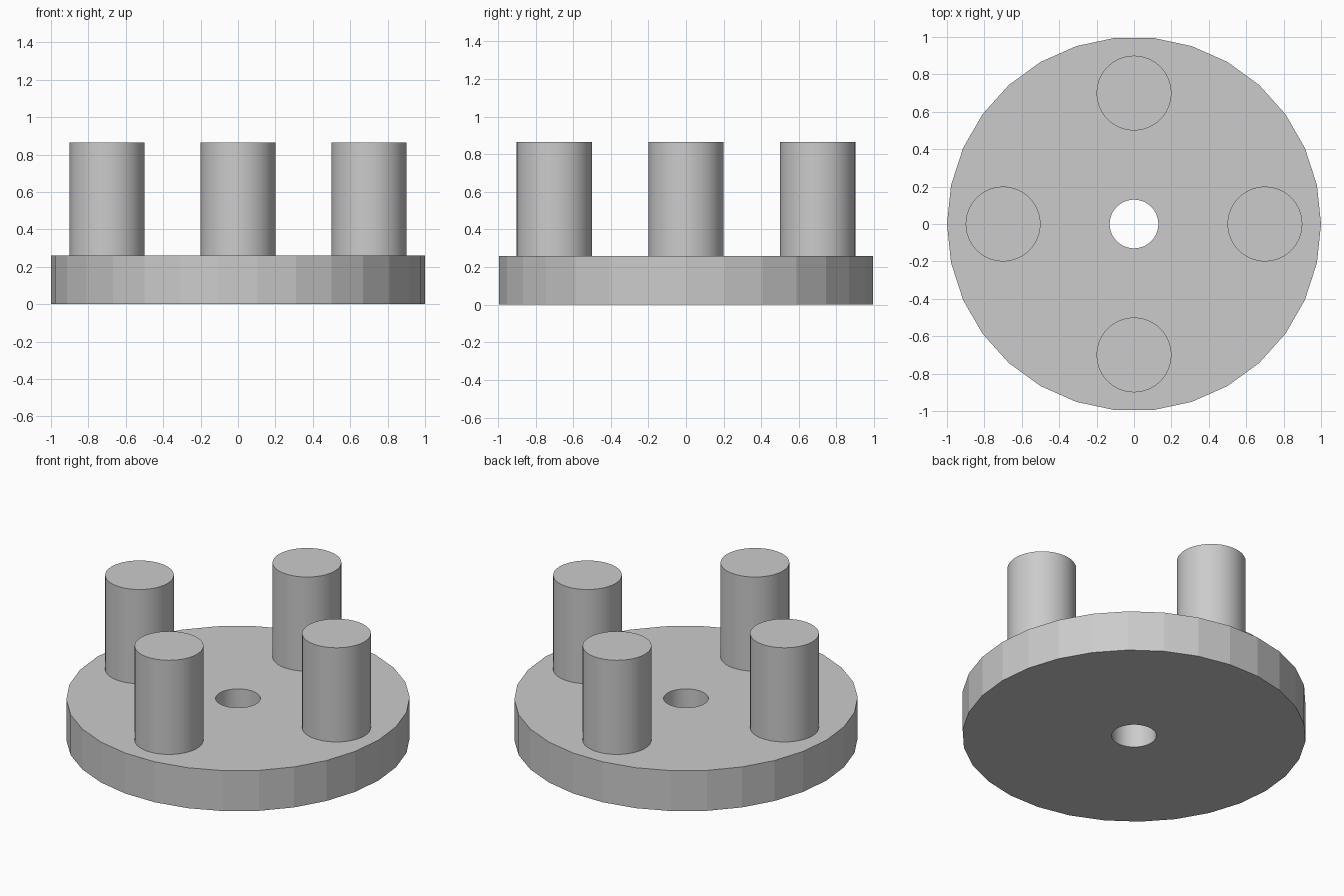
import bpy
from math import cos, sin, pi, radians

cube = bpy.data.objects.get("Cube")
if cube:
    bpy.data.objects.remove(cube, do_unlink=True)

DISC_TOP = 0.26
PEG_TOP = 0.865
PEG_ORBIT = 0.7

# Single light grey material
grey = bpy.data.materials.new("light_grey")
grey.use_nodes = True
colour = (0.6, 0.6, 0.6, 1)
grey.diffuse_color = colour
grey.node_tree.nodes["Principled BSDF"].inputs["Base Color"].default_value = colour


def cylinder(name, radius, bottom, top, sides, x=0, y=0):
    """Upright cylinder with its first corner pointing along +x."""
    bpy.ops.mesh.primitive_cylinder_add(
        vertices=sides, radius=radius, depth=top - bottom,
        location=(x, y, (bottom + top) / 2), rotation=(0, 0, pi / 2))
    obj = bpy.context.object
    bpy.ops.object.transform_apply(location=False, rotation=True, scale=False)
    obj.name = name
    obj.data.materials.append(grey)
    return obj


def smooth(obj):
    """Smooth the fine curves; keep the broad facets and rims sharp."""
    bpy.ops.object.select_all(action='DESELECT')
    obj.select_set(True)
    bpy.context.view_layer.objects.active = obj
    bpy.ops.object.shade_smooth_by_angle(angle=radians(10))


# Faceted base disc with a round through hole
disc = cylinder("base_disc", 1, 0, DISC_TOP, 30)
cutter = cylinder("hole_cutter", 0.13, -0.1, DISC_TOP + 0.1, 64)
cutter.hide_render = True
hole = disc.modifiers.new("centre_hole", 'BOOLEAN')
hole.operation = 'DIFFERENCE'
hole.solver = 'EXACT'
hole.object = cutter
bpy.context.view_layer.objects.active = disc
bpy.ops.object.modifier_apply(modifier=hole.name)
bpy.data.objects.remove(cutter, do_unlink=True)
smooth(disc)

# Four round pegs standing on the disc
for i, side in enumerate(("left", "back", "right", "front")):
    angle = i * pi / 2
    peg = cylinder(side + "_peg", 0.2, DISC_TOP, PEG_TOP, 64,
                   PEG_ORBIT * cos(angle), PEG_ORBIT * sin(angle))
    smooth(peg)
